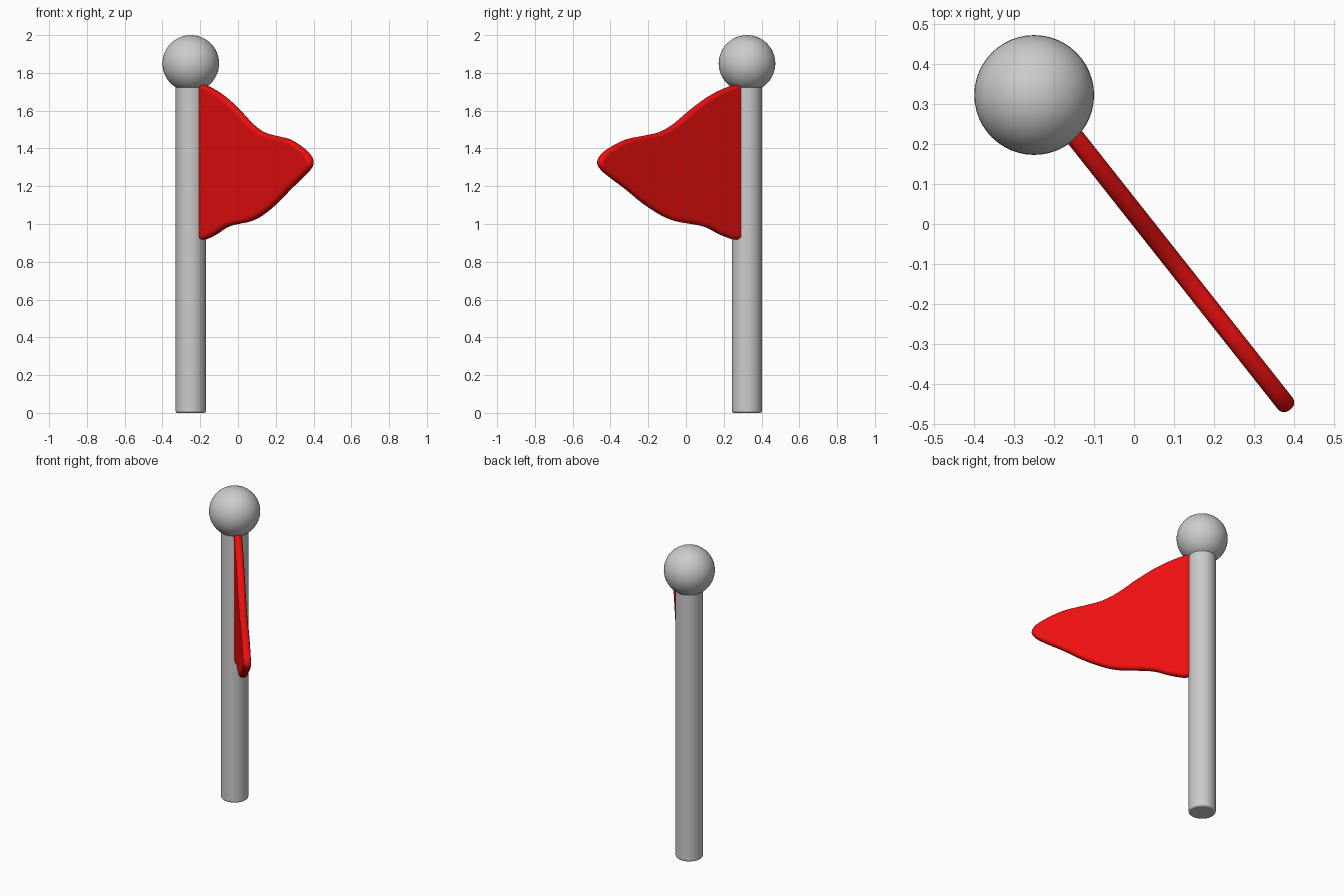
import bpy, bmesh, math
from mathutils import Vector

if "Cube" in bpy.data.objects:
    bpy.data.objects.remove(bpy.data.objects["Cube"])

PX, PY = -0.25, 0.323


def finish(ob, bevel, segments=4):
    if bevel:
        m = ob.modifiers.new("Bevel", 'BEVEL')
        m.width = bevel
        m.segments = segments
        m.limit_method = 'ANGLE'
        m.angle_limit = math.radians(60)
    bpy.ops.object.select_all(action='DESELECT')
    ob.select_set(True)
    bpy.context.view_layer.objects.active = ob
    bpy.ops.object.shade_smooth_by_angle(angle=math.radians(50))


def catmull(a, b, c, d, t):
    return 0.5 * (2 * b + (c - a) * t + (2 * a - 5 * b + 4 * c - d) * t * t
                  + (3 * b - a - 3 * c + d) * t ** 3)


# Pole
bpy.ops.mesh.primitive_cylinder_add(vertices=48, radius=0.08, depth=1.74, location=(PX, PY, 0.87))
pole = bpy.context.object
pole.name = "pole"
finish(pole, 0.01, 3)

# Ball finial
bpy.ops.mesh.primitive_uv_sphere_add(segments=48, ring_count=24, radius=0.15, location=(PX, PY, 1.85))
ball = bpy.context.object
ball.name = "ball_finial"
finish(ball, 0)

# Wavy pennant: outline as (front x, z), smoothed, then thickened
outline = [Vector(p) for p in (
    (-0.215, 0.93), (-0.205, 0.92), (-0.175, 0.918), (-0.12, 0.944), (-0.06, 0.983), (0.0, 1.0),
    (0.06, 1.013), (0.12, 1.042), (0.2, 1.107), (0.27, 1.18), (0.33, 1.237), (0.375, 1.285),
    (0.391, 1.325), (0.375, 1.37), (0.33, 1.412), (0.27, 1.449), (0.2, 1.467), (0.13, 1.488),
    (0.07, 1.533), (0.01, 1.598), (-0.06, 1.665), (-0.12, 1.708), (-0.175, 1.735), (-0.205, 1.737),
    (-0.215, 1.725))]
n = len(outline)
pts = []
for i in range(n):
    if i in (0, 1, n - 2, n - 1):
        pts.append(outline[i])
        continue
    for k in range(3):
        pts.append(catmull(outline[i - 1], outline[i], outline[(i + 1) % n],
                           outline[(i + 2) % n], k / 3))

half = 0.0235
along = Vector((0.62, -0.785, 0)).normalized()
side = Vector((-along.y, along.x, 0))
bm = bmesh.new()
loop = []
for p in pts:
    base = Vector((p.x, 0.22 - 1.266 * (p.x + 0.15), p.y))
    loop.append(bm.verts.new(base - side * half))
face = bm.faces.new(loop)
ext = bmesh.ops.extrude_face_region(bm, geom=[face])
bmesh.ops.translate(bm, vec=side * 2 * half,
                    verts=[g for g in ext["geom"] if isinstance(g, bmesh.types.BMVert)])
bmesh.ops.recalc_face_normals(bm, faces=bm.faces)
mesh = bpy.data.meshes.new("flag")
bm.to_mesh(mesh)
bm.free()
flag = bpy.data.objects.new("flag", mesh)
bpy.context.collection.objects.link(flag)
red = bpy.data.materials.new("red")
red.diffuse_color = (0.85, 0.005, 0.005, 1)
red.use_nodes = True
red.node_tree.nodes["Principled BSDF"].inputs["Base Color"].default_value = red.diffuse_color
mesh.materials.append(red)
finish(flag, 0.02)
flag.modifiers["Bevel"].use_clamp_overlap = False
